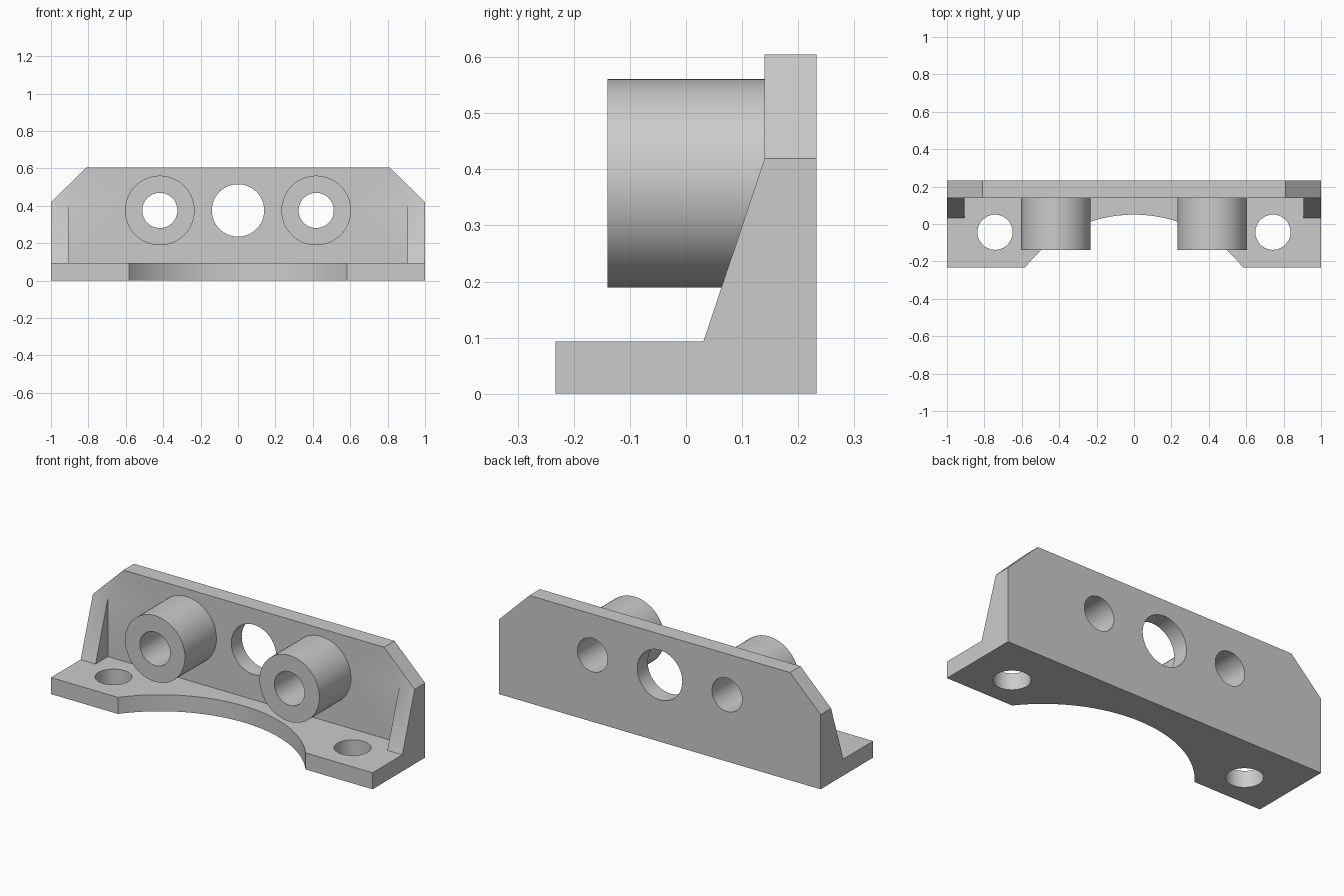
import bpy, bmesh, math
from mathutils import Matrix, Vector

cube = bpy.data.objects.get("Cube")
if cube:
    bpy.data.objects.remove(cube, do_unlink=True)

grey = bpy.data.materials.new("light grey")
grey.use_nodes = True
grey.diffuse_color = (0.6, 0.6, 0.6, 1)
grey.node_tree.nodes["Principled BSDF"].inputs["Base Color"].default_value = (0.6, 0.6, 0.6, 1)

DEPTH, PLATE, WALL_Y = 0.233, 0.093, 0.14
HOLE_Z, BOSS_X = 0.375, 0.418


def finish(name, bm):
    bmesh.ops.recalc_face_normals(bm, faces=bm.faces)
    mesh = bpy.data.meshes.new(name)
    bm.to_mesh(mesh)
    bm.free()
    mesh.materials.append(grey)
    obj = bpy.data.objects.new(name, mesh)
    bpy.context.collection.objects.link(obj)
    return obj


def prism(name, points, push):
    """Extrude a closed outline along a vector."""
    bm = bmesh.new()
    face = bm.faces.new([bm.verts.new(p) for p in points])
    side = bmesh.ops.extrude_face_region(bm, geom=[face])["geom"]
    bmesh.ops.translate(bm, vec=push, verts=[v for v in side if isinstance(v, bmesh.types.BMVert)])
    return finish(name, bm)


def cylinder(name, radius, start, end):
    a, b = Vector(start), Vector(end)
    turn = (b - a).to_track_quat("Z", "Y").to_matrix().to_4x4()
    bm = bmesh.new()
    bmesh.ops.create_cone(bm, cap_ends=True, segments=64, radius1=radius, radius2=radius,
                          depth=(b - a).length, matrix=Matrix.Translation((a + b) / 2) @ turn)
    return finish(name, bm)


def combine(target, tool, operation):
    mod = target.modifiers.new(operation, "BOOLEAN")
    mod.operation, mod.solver, mod.object = operation, "EXACT", tool
    bpy.context.view_layer.objects.active = target
    bpy.ops.object.modifier_apply(modifier=mod.name)
    bpy.data.objects.remove(tool, do_unlink=True)


# Upright wall with chamfered top corners
wall = [(-1, 0), (1, 0), (1, 0.419), (0.81, 0.605), (-0.81, 0.605), (-1, 0.419)]
bracket = prism("mounting_bracket", [(x, WALL_Y, z) for x, z in wall], (0, DEPTH - WALL_Y, 0))

# Base plate with a shallow arc cut from the front edge
radius, centre_y = 0.742, -0.692
half = math.asin(0.583 / radius)
arc = [(radius * math.sin(half * t / 24), centre_y + radius * math.cos(half * t / 24), 0)
       for t in range(-24, 25)]
corners = [(1, -DEPTH, 0), (1, DEPTH, 0), (-1, DEPTH, 0), (-1, -DEPTH, 0)]
combine(bracket, prism("base_plate", arc + corners, (0, 0, PLATE)), "UNION")

for s in (-1, 1):
    # Sloped end gusset
    gusset = [(s, 0.031, PLATE), (s, WALL_Y, 0.419), (s, 0.2, 0.419), (s, 0.2, 0.05), (s, 0.031, 0.05)]
    combine(bracket, prism("end_gusset", gusset, (-s * 0.093, 0, 0)), "UNION")
    # Round boss on the wall
    combine(bracket, cylinder("boss", 0.186, (s * BOSS_X, -0.14, HOLE_Z), (s * BOSS_X, 0.19, HOLE_Z)), "UNION")

# Through holes: bosses, base plate and wall centre
for s in (-1, 1):
    combine(bracket, cylinder("boss_hole", 0.094, (s * BOSS_X, -0.5, HOLE_Z), (s * BOSS_X, 0.5, HOLE_Z)), "DIFFERENCE")
    combine(bracket, cylinder("base_hole", 0.094, (s * 0.743, -0.044, -0.1), (s * 0.743, -0.044, 0.2)), "DIFFERENCE")
combine(bracket, cylinder("centre_hole", 0.14, (0, 0, HOLE_Z), (0, 0.5, HOLE_Z)), "DIFFERENCE")

bpy.ops.object.select_all(action="DESELECT")
bracket.select_set(True)
bpy.context.view_layer.objects.active = bracket
bpy.ops.object.shade_smooth_by_angle(angle=math.radians(30))
